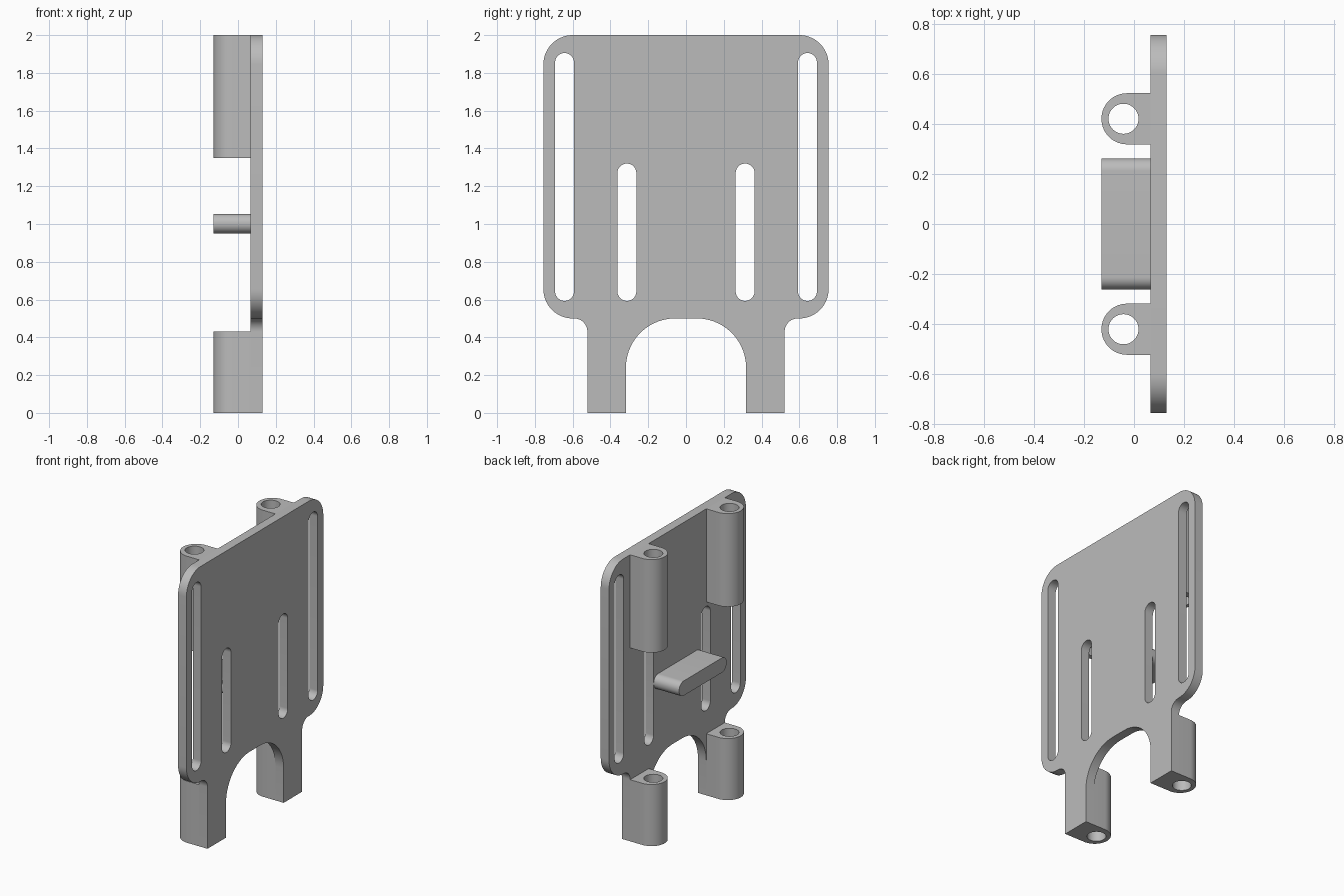
import bpy, bmesh
from math import cos, sin, pi, radians
from mathutils import Vector

cube = bpy.data.objects.get("Cube")
if cube:
    bpy.data.objects.remove(cube, do_unlink=True)

grey = bpy.data.materials.new("matte grey")
grey.use_nodes = True
grey.diffuse_color = (0.5, 0.5, 0.5, 1)
grey.node_tree.nodes["Principled BSDF"].inputs["Base Color"].default_value = (0.5, 0.5, 0.5, 1)

STEPS = 14


def rounded(corners):
    """Closed outline from (u, v, radius) corners, each rounded by a tangent arc."""
    points = []
    for i, (u, v, r) in enumerate(corners):
        p = Vector((u, v))
        if r == 0:
            points.append(p)
            continue
        a = (Vector(corners[i - 1][:2]) - p).normalized()
        b = (Vector(corners[(i + 1) % len(corners)][:2]) - p).normalized()
        centre = p + (a + b) * r          # all corners are square
        for k in range(STEPS + 1):
            t = k / STEPS * pi / 2
            points.append(centre - b * r * cos(t) - a * r * sin(t))
    return points


def box_outline(u0, u1, v0, v1, r):
    return rounded([(u0, v0, r), (u1, v0, r), (u1, v1, r), (u0, v1, r)])


def circle(u, v, r, n=48):
    return [Vector((u + r * cos(2 * pi * k / n), v + r * sin(2 * pi * k / n))) for k in range(n)]


def extrude(name, loops, axis, start, end):
    """Fill an outline with holes and extrude it along x or z."""
    def place(p):
        return (start, p.x, p.y) if axis == "x" else (p.x, p.y, start)
    bm = bmesh.new()
    edges = []
    for loop in loops:
        clean = [p for i, p in enumerate(loop) if (p - loop[i - 1]).length > 1e-5]
        verts = [bm.verts.new(place(p)) for p in clean]
        edges += [bm.edges.new((verts[i - 1], verts[i])) for i in range(len(verts))]
    bmesh.ops.triangle_fill(bm, edges=edges, use_beauty=True)
    geom = bmesh.ops.extrude_face_region(bm, geom=bm.faces[:], use_keep_orig=True)["geom"]
    d = end - start
    bmesh.ops.translate(bm, vec=(d, 0, 0) if axis == "x" else (0, 0, d),
                        verts=[g for g in geom if isinstance(g, bmesh.types.BMVert)])
    bmesh.ops.recalc_face_normals(bm, faces=bm.faces[:])
    mesh = bpy.data.meshes.new(name)
    bm.to_mesh(mesh)
    bm.free()
    mesh.materials.append(grey)
    obj = bpy.data.objects.new(name, mesh)
    bpy.context.collection.objects.link(obj)
    bpy.ops.object.select_all(action="DESELECT")
    obj.select_set(True)
    bpy.context.view_layer.objects.active = obj
    bpy.ops.object.shade_smooth_by_angle(angle=radians(30))
    return obj


BACK, FACE, TIP = 0.066, 0.13, -0.13      # plate faces and lug tips along x
LEG_IN, LEG_OUT = 0.318, 0.522

# Plate outline: one half, then its mirror image
half = [(LEG_IN, 0.5, 0.26), (LEG_IN, 0, 0), (LEG_OUT, 0, 0), (LEG_OUT, 0.5, 0.07),
        (0.755, 0.5, 0.155), (0.755, 2, 0.155)]
outline = rounded(half + [(-u, v, r) for u, v, r in reversed(half)])

# Long outer slots and short inner slots
slots = []
for side in (-1, 1):
    for y, top in ((0.643, 1.905), (0.313, 1.32)):
        slots.append(box_outline(side * y - 0.05, side * y + 0.05, 0.593, top, 0.05))
extrude("mounting_plate", [outline] + slots, "x", BACK, FACE)

# Round-nosed lugs with a through bore
for side, label in ((-1, "front"), (1, "back")):
    a, b = side * 0.42 - 0.102, side * 0.42 + 0.102
    nose = rounded([(BACK, a, 0), (BACK, b, 0), (TIP, b, 0.102), (TIP, a, 0.102)])
    for level, z0, z1 in (("lower", 0, 0.43), ("upper", 1.35, 2)):
        extrude(f"{level}_{label}_lug", [nose, circle(-0.042, side * 0.42, 0.06)], "z", z0, z1)

# Rounded ledge across the middle
extrude("centre_ledge", [box_outline(-0.262, 0.262, 0.95, 1.053, 0.05)], "x", TIP, BACK)
